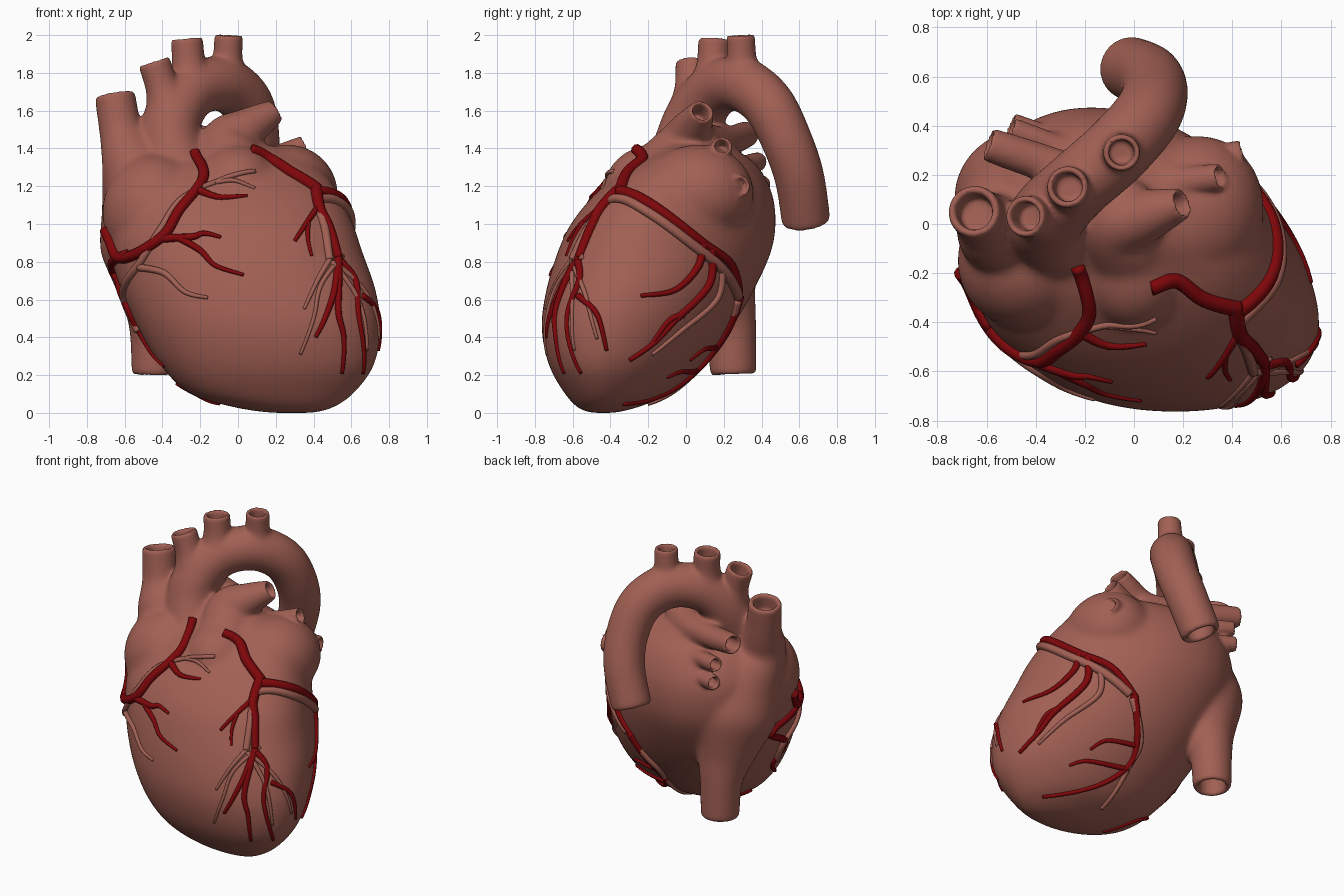
import bpy, bmesh, math
from mathutils import Vector
from mathutils.bvhtree import BVHTree

if "Cube" in bpy.data.objects:
    bpy.data.objects.remove(bpy.data.objects["Cube"])


def material(name, col):
    m = bpy.data.materials.new(name)
    m.diffuse_color = (*col, 1)
    m.use_nodes = True
    m.node_tree.nodes["Principled BSDF"].inputs["Base Color"].default_value = m.diffuse_color
    return m


FLESH = material("heart flesh", (0.36, 0.117, 0.088))
RED = material("artery red", (0.21, 0.002, 0.003))


def spline(pts, n):
    """Catmull-Rom through tuples of any length."""
    out = []
    for i in range(len(pts) - 1):
        a, b, c, d = pts[max(i - 1, 0)], pts[i], pts[i + 1], pts[min(i + 2, len(pts) - 1)]
        for k in range(n):
            t = k / n
            out.append(tuple(0.5 * (2 * q + (r - p) * t + (2 * p - 5 * q + 4 * r - s) * t * t
                                    + (3 * q - p - 3 * r + s) * t ** 3)
                             for p, q, r, s in zip(a, b, c, d)))
    out.append(tuple(pts[-1]))
    return out


def add_rings(bm, rings):
    vs = [[bm.verts.new(p) for p in ring] for ring in rings]
    n = len(vs[0])
    for a, b in zip(vs, vs[1:]):
        for i in range(n):
            bm.faces.new((a[i], a[(i + 1) % n], b[(i + 1) % n], b[i]))
    bm.faces.new(vs[0][::-1])
    bm.faces.new(vs[-1])


rims = []


def tube(bm, pts, sides=32, sub=6, open_start=False, open_end=False):
    """Sweep (x, y, z, r) points; open ends get a rounded lip and a hollow."""
    s = spline(pts, sub) if sub > 1 else pts
    c = [Vector(p[:3]) for p in s]
    t = [(c[min(i + 1, len(c) - 1)] - c[max(i - 1, 0)]).normalized() for i in range(len(c))]
    rows = [(c[i], t[i], s[i][3]) for i in range(len(c))]
    lip = [(0.012, 0.95), (0.018, 0.85), (0.012, 0.74), (0, 0.69), (-0.1, 0.66)]
    if open_end:
        p, d, r = rows[-1]
        rims.append(p)
        rows += [(p + d * o, d, r * k) for o, k in lip]
    if open_start:
        p, d, r = rows[0]
        rims.append(p)
        rows = [(p - d * o, d, r * k) for o, k in lip][::-1] + rows
    u = rows[0][1].orthogonal().normalized()
    rings = []
    for p, d, r in rows:
        u = (u - d * u.dot(d)).normalized()
        v = d.cross(u)
        rings.append([p + (u * math.cos(a) + v * math.sin(a)) * r
                      for a in (2 * math.pi * k / sides for k in range(sides))])
    add_rings(bm, rings)


def ellipsoid(bm, c, r):
    vs = bmesh.ops.create_uvsphere(bm, u_segments=32, v_segments=20, radius=1)["verts"]
    for v in vs:
        v.co = Vector([c[i] + v.co[i] * r[i] for i in range(3)])


def make_object(name, mesh, mat):
    mesh.materials.clear()
    mesh.materials.append(mat)
    mesh.polygons.foreach_set("use_smooth", [True] * len(mesh.polygons))
    ob = bpy.data.objects.new(name, mesh)
    bpy.context.collection.objects.link(ob)
    return ob


def baked(ob):
    bpy.context.view_layer.update()
    dg = bpy.context.evaluated_depsgraph_get()
    return bpy.data.meshes.new_from_object(ob.evaluated_get(dg))


bm = bmesh.new()
# ventricles: stacked ovals, flattened at the back right (z, x min, x max, y min, y max)
sections = [(0.0, 0.18, 0.40, -0.50, -0.38), (0.025, 0.0, 0.5, -0.57, -0.27),
            (0.1, -0.25, 0.61, -0.64, -0.09), (0.25, -0.41, 0.72, -0.725, 0.08),
            (0.45, -0.53, 0.755, -0.765, 0.24), (0.65, -0.62, 0.73, -0.74, 0.36),
            (0.85, -0.68, 0.66, -0.68, 0.45), (1.0, -0.69, 0.61, -0.61, 0.475),
            (1.15, -0.66, 0.54, -0.49, 0.46), (1.28, -0.58, 0.45, -0.34, 0.40),
            (1.36, -0.47, 0.34, -0.2, 0.32), (1.42, -0.28, 0.16, -0.12, 0.2)]
rings = []
for z, x0, x1, y0, y1 in spline(sections, 4):
    ring = []
    for k in range(64):
        a = 2 * math.pi * k / 64
        skew = 0.3 * (0.5 + 0.5 * math.cos(a - 0.5))
        ca, sa = math.cos(a), math.sin(a - skew)
        ring.append(((x0 + x1) / 2 + (x1 - x0) / 2 * math.copysign(abs(ca) ** 0.96, ca),
                     (y0 + y1) / 2 + (y1 - y0) / 2 * math.copysign(abs(sa) ** 0.96, sa), z))
    rings.append(ring)
add_rings(bm, rings)
# atrial lobes and the cone under the pulmonary trunk
ellipsoid(bm, (-0.44, -0.15, 1.06), (0.28, 0.28, 0.31))
ellipsoid(bm, (0.26, 0.06, 1.16), (0.27, 0.3, 0.26))
ellipsoid(bm, (0.0, -0.17, 1.2), (0.22, 0.26, 0.22))
# caval veins running through the right atrium
tube(bm, [(-0.65, 0.05, 1.67, .107), (-0.615, 0.02, 1.47, .12), (-0.555, -0.03, 1.3, .175),
          (-0.49, 0.04, 1.1, .24), (-0.45, 0.11, 0.88, .28), (-0.44, 0.18, 0.64, .2),
          (-0.44, 0.235, 0.46, .14), (-0.44, 0.25, 0.22, .123)], open_start=True, open_end=True)
# aorta and its three arch branches
tube(bm, [(-0.26, -0.1, 1.15, .18), (-0.35, -0.02, 1.4, .16), (-0.345, 0.04, 1.56, .155),
          (-0.24, 0.15, 1.705, .145), (-0.08, 0.29, 1.74, .145), (0.045, 0.43, 1.64, .142),
          (0.085, 0.53, 1.45, .137), (0.06, 0.6, 1.25, .134), (-0.02, 0.635, 1.02, .129)], open_end=True)
for base, top, r in [((-0.36, 0.03, 1.6), (-0.44, 0.03, 1.845), .085),
                     ((-0.25, 0.14, 1.72), (-0.27, 0.15, 1.965), .085),
                     ((-0.06, 0.3, 1.76), (-0.05, 0.29, 1.985), .075)]:
    mid = tuple(b * .5 + t * .5 for b, t in zip(base, top))
    tube(bm, [(*base, r * 1.6), (*mid, r * 1.08), (*top, r)], open_end=True)
# pulmonary trunk with left and right arteries
tube(bm, [(0.02, -0.16, 1.2, .2), (-0.06, -0.01, 1.41, .155), (0.04, 0.03, 1.5, .115),
          (0.185, 0.08, 1.59, .067)], open_end=True)
tube(bm, [(0.0, 0.06, 1.44, .11), (-0.22, 0.19, 1.43, .088), (-0.58, 0.32, 1.475, .068)], open_end=True)
# pulmonary veins
for a, b, r in [((0.1, 0.15, 1.3), (0.34, 0.19, 1.41), .055), ((0.1, 0.2, 1.2), (0.43, 0.28, 1.2), .06),
                ((-0.05, 0.2, 1.27), (-0.49, 0.38, 1.33), .05), ((-0.05, 0.22, 1.15), (-0.49, 0.4, 1.21), .05)]:
    mid = tuple((p + q) / 2 for p, q in zip(a, b))
    tube(bm, [(*a, r * 1.9), (*mid, r * 1.25), (*b, r)], open_end=True)
bmesh.ops.recalc_face_normals(bm, faces=bm.faces[:])
me = bpy.data.meshes.new("heart_parts")
bm.to_mesh(me)
bm.free()

# fuse everything, then melt the joints while keeping the lips crisp
raw = make_object("heart_raw", me, FLESH)
mod = raw.modifiers.new("fuse", 'REMESH')
mod.mode = 'VOXEL'
mod.voxel_size = 0.0105
heart = make_object("heart_body", baked(raw), FLESH)
bpy.data.objects.remove(raw)
group = heart.vertex_groups.new(name="soft")
for v in heart.data.vertices:
    d = min((v.co - p).length for p in rims)
    w = min(max((d - 0.1) / 0.12, 0), 1)
    if w > 0:
        group.add([v.index], w, 'REPLACE')
soft = heart.modifiers.new("melt", 'SMOOTH')
soft.factor, soft.iterations, soft.vertex_group = 0.5, 70, "soft"
even = heart.modifiers.new("even", 'SMOOTH')
even.factor, even.iterations = 0.5, 3
final = baked(heart)
bpy.data.objects.remove(heart)
heart = make_object("heart_body", final, FLESH)
bvh = BVHTree.FromPolygons([v.co for v in final.vertices], [p.vertices[:] for p in final.polygons])


def surface(view, a, b):
    """Point seen at (a, b) in the front (F) or right (R) view, skipping the lower caval vein."""
    if view == 'F':
        hit = bvh.ray_cast(Vector((a, -2, b)), Vector((0, 1, 0)))[0]
        return hit if hit and hit.y < 0.05 else bvh.find_nearest(Vector((a, -0.25, b)))[0]
    hit = bvh.ray_cast(Vector((2, a, b)), Vector((-1, 0, 0)))[0]
    return hit if hit and hit.x > -0.2 else bvh.find_nearest(Vector((0.1, a, b)))[0]


def vessels(name, mat, paths):
    bm = bmesh.new()
    for view, r0, r1, pts in paths:
        line = spline([tuple(surface(view, *p)) for p in pts], 9)
        rows = []
        for i, p in enumerate(line):
            co, no, _, _ = bvh.find_nearest(Vector(p))
            r = r0 + (r1 - r0) * i / (len(line) - 1)
            rows.append((*(co + no * r * 0.15), r))
        tube(bm, rows, sides=10, sub=1)
    bmesh.ops.recalc_face_normals(bm, faces=bm.faces[:])
    me = bpy.data.meshes.new(name)
    bm.to_mesh(me)
    bm.free()
    make_object(name, me, mat)


# red arteries lying on the surface: view, start and end radius, points
vessels("right_coronary_artery", RED, [
    ('F', .028, .03, [(-.23, 1.38), (-.18, 1.27), (-.22, 1.18), (-.31, 1.07), (-.39, .94), (-.54, .84), (-.64, .83), (-.70, .97)]),
    ('F', .024, .009, [(-.22, 1.18), (-.1, 1.14), (.05, 1.15)]),
    ('F', .024, .009, [(-.42, .92), (-.25, .93), (-.18, .95), (-.09, .93)]),
    ('F', .02, .009, [(-.32, .93), (-.2, .86), (-.12, .78), (.03, .73)]),
    ('F', .026, .02, [(-.58, .84), (-.66, .75), (-.6, .58), (-.54, .45)]),
    ('F', .022, .01, [(-.57, .5), (-.5, .38), (-.39, .25)]),
    ('F', .016, .009, [(-.35, .13), (-.22, .08), (-.1, .05)])])
vessels("left_coronary_artery", RED, [
    ('F', .03, .034, [(.07, 1.39), (.17, 1.34), (.28, 1.27), (.42, 1.18)]),
    ('F', .034, .024, [(.41, 1.19), (.43, 1.08), (.48, .98), (.53, .82)]),
    ('F', .018, .01, [(.43, 1.1), (.36, 1.0), (.3, .91)]),
    ('F', .014, .008, [(.37, 1.01), (.37, .92), (.39, .83)]),
    ('F', .022, .01, [(.53, .82), (.51, .65), (.46, .5), (.41, .4)]),
    ('F', .022, .01, [(.53, .82), (.53, .55), (.56, .4), (.55, .21)]),
    ('F', .022, .01, [(.54, .8), (.62, .7), (.64, .5), (.66, .21)]),
    ('R', .018, .01, [(-.57, .62), (-.47, .52), (-.42, .33)]),
    ('R', .032, .02, [(-.35, 1.17), (-.2, 1.11), (-.03, .99), (.1, .89), (.24, .78), (.28, .6)]),
    ('R', .026, .01, [(.09, .9), (.06, .77), (-.06, .65), (-.24, .62)]),
    ('R', .026, .012, [(.13, .87), (.12, .68), (-.06, .49), (-.16, .38), (-.3, .28)]),
    ('R', .02, .01, [(-.02, .52), (-.1, .48), (-.2, .34)])])
vessels("posterior_artery", RED, [
    ('R', .026, .012, [(.28, .62), (.19, .4), (.08, .25), (-.08, .12), (-.33, .05)]),
    ('R', .018, .009, [(.16, .35), (.1, .34), (.02, .28)]),
    ('R', .018, .009, [(.06, .22), (-.02, .22), (-.1, .19)])])
# flesh coloured veins beside them
vessels("cardiac_veins", FLESH, [
    ('F', .012, .026, [(.09, 1.28), (-.12, 1.22), (-.3, 1.13), (-.41, .97), (-.52, .79), (-.6, .6), (-.55, .42)]),
    ('F', .015, .008, [(-.12, 1.22), (-.02, 1.23), (.09, 1.19)]),
    ('F', .02, .009, [(-.52, .77), (-.39, .74), (-.28, .64), (-.16, .61)]),
    ('F', .014, .008, [(.55, .83), (.44, .68), (.4, .5), (.33, .31)]),
    ('R', .022, .03, [(-.6, .81), (-.52, .97), (-.42, 1.11), (-.34, 1.13), (-.2, 1.06), (.02, .9), (.2, .75), (.27, .62)]),
    ('R', .016, .008, [(-.6, .81), (-.68, .7), (-.74, .55)]),
    ('R', .016, .008, [(-.6, .8), (-.6, .6), (-.59, .33)]),
    ('R', .016, .008, [(-.59, .78), (-.53, .62), (-.47, .39)]),
    ('R', .022, .01, [(.19, .76), (.16, .6), (-.02, .44), (-.18, .31)]),
    ('R', .024, .012, [(.27, .6), (.2, .36), (.1, .22), (-.03, .1), (-.2, .04)])])
